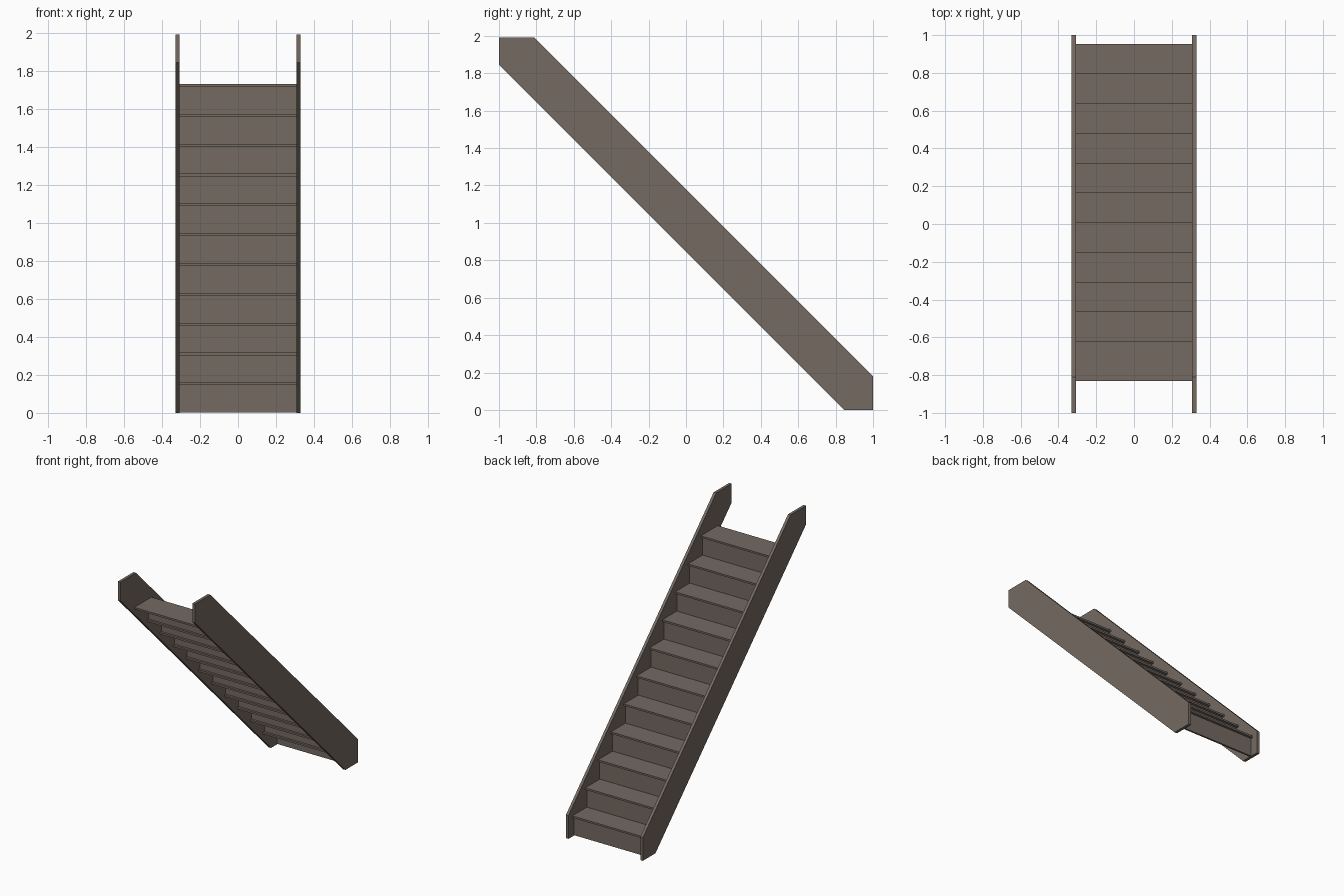
import bpy

if "Cube" in bpy.data.objects:
    bpy.data.objects.remove(bpy.data.objects["Cube"])

wood = bpy.data.materials.new("grey_brown_wood")
wood.diffuse_color = (0.175, 0.143, 0.12, 1)
wood.use_nodes = True
wood.node_tree.nodes["Principled BSDF"].inputs["Base Color"].default_value = wood.diffuse_color


def prism(name, profile, x0, x1):
    """Extrude a (y, z) profile from x0 to x1."""
    n = len(profile)
    verts = [(x, y, z) for x in (x0, x1) for y, z in profile]
    faces = [list(range(n))[::-1], list(range(n, 2 * n))]
    faces += [[i, (i + 1) % n, n + (i + 1) % n, n + i] for i in range(n)]
    # profiles run clockwise in y/z, so flip for outward normals
    faces = [f[::-1] for f in faces]
    me = bpy.data.meshes.new(name)
    me.from_pydata(verts, [], faces)
    me.materials.append(wood)
    ob = bpy.data.objects.new(name, me)
    bpy.context.collection.objects.link(ob)
    return ob


def board(name, y0, y1, z0, z1):
    return prism(name, [(y0, z0), (y0, z1), (y1, z1), (y1, z0)], -0.311, 0.311)


# Side stringers
side = [(-1, 1.845), (-1, 1.99), (-0.81, 1.99), (1, 0.18), (1, 0), (0.845, 0)]
prism("stringer_right", side, 0.308, 0.33)
prism("stringer_left", side, -0.33, -0.308)

# Eleven treads with a riser under each nosing
STEPS, RUN, RISE, THICK = 11, 0.1575, 0.157, 0.014
for i in range(STEPS):
    nose = 0.953 - i * RUN
    top = 0.16 + i * RISE
    board(f"tread_{i + 1}", nose - 0.208, nose, top - THICK, top)
    bottom = 0.003 + i * RISE
    board(f"riser_{i + 1}", nose - 0.034, nose - 0.02, bottom, top - THICK)
